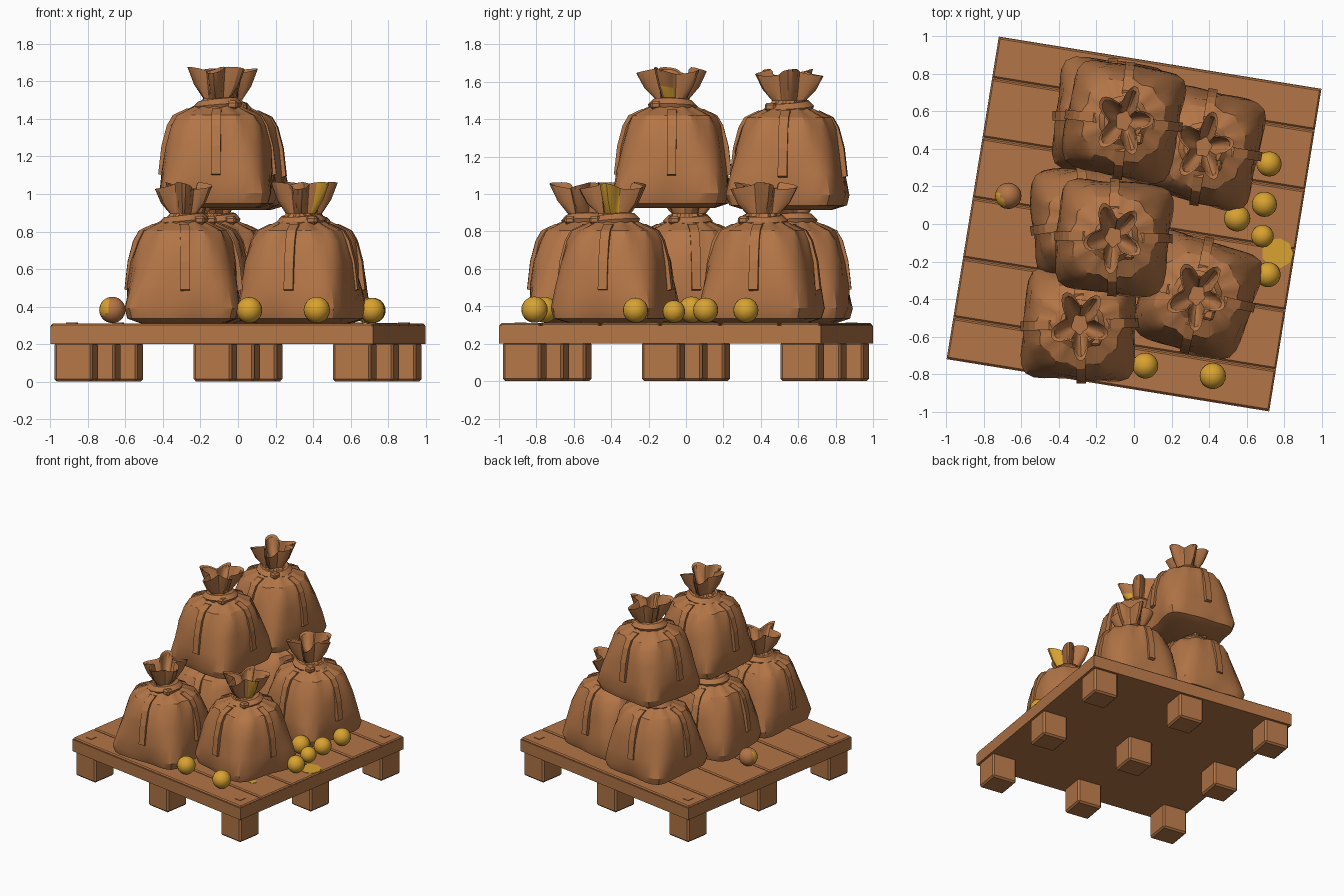
import bpy, bmesh, math, random
from mathutils import Matrix, Vector

if "Cube" in bpy.data.objects:
    bpy.data.objects.remove(bpy.data.objects["Cube"])

random.seed(4)


def material(name, rgb):
    m = bpy.data.materials.new(name)
    m.diffuse_color = (*rgb, 1)
    m.use_nodes = True
    m.node_tree.nodes["Principled BSDF"].inputs["Base Color"].default_value = m.diffuse_color
    return m


BROWN = material("burlap_brown", (0.45, 0.178, 0.062))
GOLD = material("gold", (0.69, 0.36, 0.03))
TILT = Matrix.Rotation(math.radians(-9.2), 4, 'Z')


def finish(name, bm, mat, matrix=Matrix(), angle=None):
    bmesh.ops.recalc_face_normals(bm, faces=bm.faces)
    me = bpy.data.meshes.new(name)
    bm.to_mesh(me)
    bm.free()
    me.materials.append(mat)
    ob = bpy.data.objects.new(name, me)
    ob.matrix_world = matrix
    bpy.context.collection.objects.link(ob)
    if angle:
        bpy.ops.object.select_all(action='DESELECT')
        bpy.context.view_layer.objects.active = ob
        ob.select_set(True)
        bpy.ops.object.shade_smooth_by_angle(angle=math.radians(angle))
    return ob


def box(name, centre, size, mat=BROWN, matrix=TILT, bevel=0):
    bm = bmesh.new()
    bmesh.ops.create_cube(bm, size=1, matrix=Matrix.Translation(centre) @ Matrix.Diagonal((*size, 1)))
    if bevel:
        bmesh.ops.bevel(bm, geom=bm.edges[:], offset=bevel, segments=1, affect='EDGES')
    return finish(name, bm, mat, matrix)


# --- pallet: solid core, six planks on top, nine feet, corner nail plates
H = 0.871
box("pallet_core", (0, 0, 0.248), (2 * H, 2 * H, 0.096))
seams = [-H, -H + 0.225, -0.325, 0, 0.325, H - 0.225, H]
for a, b in zip(seams, seams[1:]):
    box("pallet_plank", (0, (a + b) / 2, 0.28), (2 * H - 0.002, b - a - 0.008, 0.06), bevel=0.008)
for i in (-1, 0, 1):
    for j in (-1, 0, 1):
        box("pallet_foot", (i * 0.752, j * 0.752, 0.105), (0.206, 0.206, 0.21), bevel=0.013)
        if i and j:
            box("nail_plate", (i * 0.772, j * 0.772, 0.31), (0.055, 0.055, 0.008))

# --- sack profile: height, half width, squareness, pleat depth, crown lobe depth
BODY = [(0.0, 0.22, 0.8, 0, 0), (0.025, 0.28, 1.15, 0, 0), (0.08, 0.297, 1.1, 0, 0),
        (0.2, 0.293, 0.75, 0, 0), (0.33, 0.278, 0.48, 0.003, 0), (0.44, 0.252, 0.25, 0.006, 0),
        (0.495, 0.222, 0.1, 0.010, 0), (0.528, 0.15, 0.05, 0.012, 0), (0.555, 0.095, 0, 0.008, 0),
        (0.585, 0.085, 0, 0.004, 0.1), (0.65, 0.12, 0, 0, 0.28), (0.735, 0.148, 0, 0, 0.33),
        (0.725, 0.13, 0, 0, 0.33), (0.65, 0.1, 0, 0, 0.28), (0.595, 0.05, 0, 0, 0.1)]
N = 48


def sack(name, x, y, z, turn, gold=None):
    place = Matrix.Translation((x, y, z)) @ Matrix.Rotation(math.radians(turn), 4, 'Z')
    bm = bmesh.new()
    rings = []
    phase = random.uniform(0, 6)
    wob = [random.uniform(0, 6) for _ in range(3)]
    for h, w, sq, pleat, lobe in BODY:
        ring = []
        for k in range(N):
            t = 2 * math.pi * k / N
            c, s = abs(math.cos(t)), abs(math.sin(t))
            square = (c ** 6 + s ** 6) ** (-1 / 6)
            r = w * (1 + sq * (square - 1)) + pleat * math.cos(12 * t)
            r *= 1 + lobe * math.cos(5 * t + phase + 0.4 * math.sin(t))
            hh = h
            if h > 0.6:      # ragged crown
                hh += 0.02 * math.sin(3 * t + wob[0]) * (h - 0.55) / 0.2
            elif h < 0.48:   # soft dents in the cloth
                r += 0.006 * math.sin(3 * t + 9 * h + wob[1]) + 0.004 * math.sin(7 * t - 14 * h + wob[2])
            squeeze = 0.82 if h > 0.57 else 1   # crown is narrower side to side
            ring.append(bm.verts.new((r * math.cos(t) * squeeze, r * math.sin(t), hh)))
        rings.append(ring)
    for i, (lo, hi) in enumerate(zip(rings, rings[1:])):
        for k in range(N):
            f = bm.faces.new((lo[k], lo[(k + 1) % N], hi[(k + 1) % N], hi[k]))
            deg = (360 * (k + 0.5) / N + turn + 180) % 360 - 180
            if gold and i in (9, 10)[:gold[2]] and gold[0] < deg < gold[1]:
                f.material_index = 1
    bm.faces.new(rings[0])
    bm.faces.new(rings[-1])
    finish(name, bm, BROWN, place, 28).data.materials.append(GOLD)

    # cloth straps running down the middle of each side
    bm = bmesh.new()
    path = [(0.53, 0.16), (0.495, 0.234), (0.44, 0.266), (0.33, 0.295), (0.18, 0.312)]
    for q in range(4):
        rot = Matrix.Rotation(q * math.pi / 2 + 0.08, 3, 'Z')
        rows = []
        for h, r in path:
            rows.append([bm.verts.new(rot @ Vector((r + d, v, h + d * 0.3)))
                         for d, v in ((-0.03, -0.025), (0.003, -0.025), (0.003, 0.025), (-0.03, 0.025))])
        for a, b in zip(rows, rows[1:]):
            for k in range(4):
                bm.faces.new((a[k], a[(k + 1) % 4], b[(k + 1) % 4], b[k]))
        bm.faces.new(rows[0])
        bm.faces.new(rows[-1])
    finish(name + "_straps", bm, BROWN, place)

    # tie: a flattened collar and a knot
    bm = bmesh.new()
    section = [(0.075, 0.58), (0.105, 0.578), (0.135, 0.548), (0.125, 0.525), (0.085, 0.53)]
    M = 14
    rows = []
    for k in range(M):
        t = 2 * math.pi * k / M
        lift = 0.012 * math.sin(t + phase)
        rows.append([bm.verts.new((r * math.cos(t), r * math.sin(t), h + lift)) for r, h in section])
    for k in range(M):
        a, b = rows[k], rows[(k + 1) % M]
        for i in range(5):
            j = (i + 1) % 5
            bm.faces.new((a[i], a[j], b[j], b[i]))
    finish(name + "_tie", bm, BROWN, place, 30)
    box(name + "_knot", (0.09, -0.08, 0.55), (0.06, 0.06, 0.045), matrix=place, bevel=0.012)


sack("front_left_sack", -0.29, -0.535, 0.31, -3)
sack("front_right_sack", 0.335, -0.38, 0.31, -17, gold=(-38, 14, 2))
sack("back_right_sack", 0.37, 0.41, 0.31, -14)
sack("back_left_sack", -0.12, 0.57, 0.31, -6)
sack("middle_left_sack", -0.24, 0.01, 0.31, 4)
sack("upper_front_sack", -0.11, -0.07, 0.925, -6, gold=(-28, 2, 1))
sack("upper_back_sack", -0.055, 0.55, 0.915, -11)


# --- gold balls on the deck
def ball(name, x, y, r, mat):
    bm = bmesh.new()
    bmesh.ops.create_uvsphere(bm, u_segments=20, v_segments=14, radius=r)
    return finish(name, bm, mat, Matrix.Translation((x, y, 0.312 + r)), 40)


for x, y, r in ((0.72, 0.32, 0.067), (0.695, 0.105, 0.067), (0.55, 0.03, 0.07), (0.685, -0.065, 0.06),
                (0.715, -0.27, 0.067), (0.06, -0.755, 0.069), (0.42, -0.81, 0.07)):
    ball("gold_ball", x, y, r, GOLD)

# stray ball, mostly brown with a gold side
stray = ball("brown_ball", -0.67, 0.15, 0.07, BROWN)
stray.data.materials.append(GOLD)
for p in stray.data.polygons:
    if p.normal.dot(Vector((-0.8, -0.45, 0.25)).normalized()) > 0.72:
        p.material_index = 1


# --- flat gold patches on the deck
def patch(name, x, y, rx, ry):
    bm = bmesh.new()
    bmesh.ops.create_cone(bm, cap_ends=True, segments=9, radius1=1, radius2=1, depth=1,
                          matrix=Matrix.Diagonal((rx, ry, 0.006, 1)))
    finish(name, bm, GOLD, Matrix.Translation((x, y, 0.31)) @ TILT)


patch("gold_patch", 0.765, -0.155, 0.085, 0.08)
patch("small_gold_patch", 0.54, -0.585, 0.035, 0.03)
